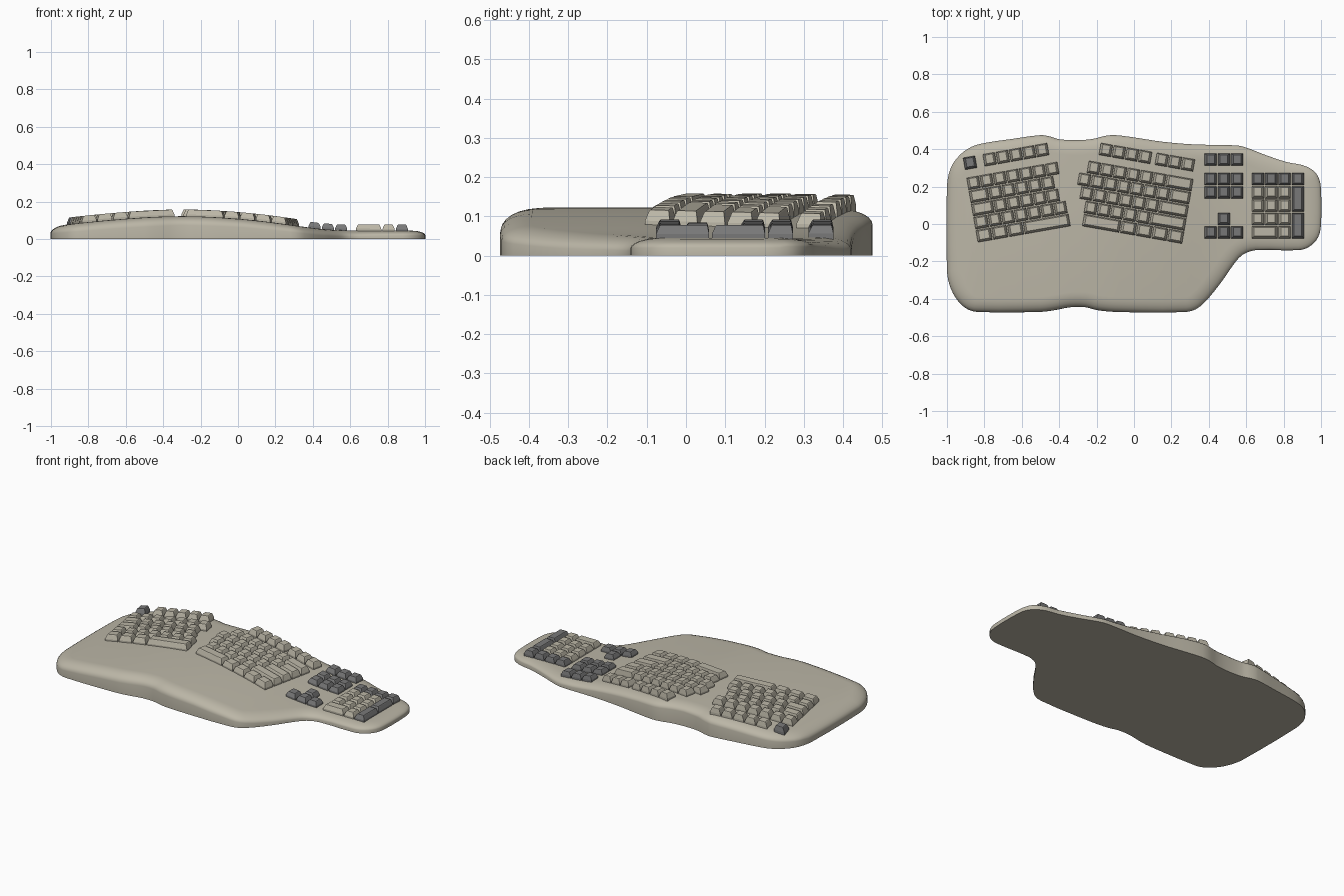
import bpy, bmesh, math
from mathutils import Vector

if "Cube" in bpy.data.objects:
    bpy.data.objects.remove(bpy.data.objects["Cube"])


def material(name, rgb):
    m = bpy.data.materials.new(name)
    m.diffuse_color = (*rgb, 1)
    m.use_nodes = True
    m.node_tree.nodes["Principled BSDF"].inputs["Base Color"].default_value = m.diffuse_color
    return m


BEIGE = material("beige_plastic", (0.50, 0.47, 0.385))
LIGHT = material("light_key", (0.50, 0.47, 0.385))
DARK = material("dark_grey_key", (0.19, 0.19, 0.19))


def lerp(table, x):
    if x <= table[0][0]:
        return table[0][1]
    for (x0, a), (x1, b) in zip(table, table[1:]):
        if x <= x1:
            t = (x - x0) / (x1 - x0)
            return a + (b - a) * t
    return table[-1][1]


TOP = [(-1, .066), (-.9, .08), (-.75, .096), (-.6, .109), (-.45, .119), (-.3, .123),
       (-.15, .119), (0, .109), (.15, .094), (.3, .073), (.4, .058), (.5, .049), (.6, .045)]
WALL = [(-1, .03), (-.6, .06), (-.3, .075), (0, .065), (.3, .036), (.45, .019),
        (.6, .012), (.75, .018), (1, .02)]


def top_z(x):
    # averaged so the crown reads as a smooth curve
    return sum(lerp(TOP, x + d) for d in (-.06, -.03, 0, .03, .06)) / 5


def finish(name, bm, mats):
    bmesh.ops.recalc_face_normals(bm, faces=bm.faces)
    me = bpy.data.meshes.new(name)
    bm.to_mesh(me)
    bm.free()
    ob = bpy.data.objects.new(name, me)
    bpy.context.collection.objects.link(ob)
    for m in mats:
        me.materials.append(m)
    return ob


# ---- case: outline swept through a rounded edge profile ----
OUTLINE = [(-1, .2), (-.98, .3), (-.93, .37), (-.87, .412), (-.8, .433), (-.65, .455),
           (-.5, .475), (-.45, .468), (-.4, .453), (-.3, .448), (-.22, .455), (-.15, .472),
           (-.1, .475), (0, .463), (.15, .44), (.33, .425), (.55, .42), (.61, .405),
           (.7, .37), (.82, .33), (.9, .315), (.96, .285), (.99, .24), (1, .18),
           (1, 0), (.985, -.07), (.94, -.12), (.88, -.14), (.65, -.14), (.58, -.165),
           (.53, -.22), (.46, -.32), (.355, -.44), (.28, -.47), (-.1, -.47), (-.2, -.46),
           (-.26, -.445), (-.34, -.445), (-.42, -.46), (-.5, -.47), (-.84, -.47),
           (-.9, -.45), (-.95, -.4), (-.985, -.33), (-1, -.25)]


def smooth_loop(pts, sub=3):
    P = [Vector(p) for p in pts]
    n, out = len(P), []
    for i in range(n):
        a, b, c, d = P[i - 1], P[i], P[(i + 1) % n], P[(i + 2) % n]
        span = (c - b).length
        tb = (c - a) / (c - a).length * span
        tc = (d - b) / (d - b).length * span
        for k in range(sub):
            t = k / sub
            out.append(b * (2*t**3 - 3*t*t + 1) + tb * (t**3 - 2*t*t + t)
                       + c * (3*t*t - 2*t**3) + tc * (t**3 - t*t))
    return out


loop = smooth_loop(OUTLINE)
n = len(loop)
bm = bmesh.new()
rings = [[bm.verts.new((p.x, p.y, 0)) for p in loop]]
STEPS = 6
for s in range(STEPS + 1):
    a = math.pi / 2 * s / STEPS
    ring = []
    for i, p in enumerate(loop):
        t = (loop[(i + 1) % n] - loop[i - 1]).normalized()
        q = p + Vector((t.y, -t.x)) * 0.08 * (1 - math.cos(a))
        w = lerp(WALL, p.x) * (1.15 if p.y > .25 else 1)
        ring.append(bm.verts.new((q.x, q.y, w + (top_z(q.x) - w) * math.sin(a))))
    rings.append(ring)
for r0, r1 in zip(rings, rings[1:]):
    for i in range(n):
        j = (i + 1) % n
        bm.faces.new((r0[i], r0[j], r1[j], r1[i]))
bm.faces.new(rings[0])
cap = [bm.faces.new(rings[-1])]
# slice the cap across and bend it to the crown
for k in range(-23, 24):
    geom = cap + list({e for f in cap for e in f.edges}) + list({v for f in cap for v in f.verts})
    res = bmesh.ops.bisect_plane(bm, geom=geom, dist=1e-5, plane_co=(k * .04, 0, 0),
                                 plane_no=(1, 0, 0))
    cap = [g for g in res["geom"] if isinstance(g, bmesh.types.BMFace)]
for v in {v for f in cap for v in f.verts}:
    v.co.z = top_z(v.co.x)
case = finish("case", bm, [BEIGE])
bpy.context.view_layer.objects.active = case
case.select_set(True)
bpy.ops.object.shade_smooth_by_angle(angle=math.radians(35))
case.select_set(False)

# ---- keys: tapered blocks that follow the crown ----
U = 0.0712
GAP = 0.007


def key(bm, origin, angle, u, v, w=1, h=1, mat=0, height=.036):
    """Key whose cell starts at (u, v) in key units; v runs towards the front."""
    c, s = math.cos(angle), math.sin(angle)
    levels = [(0, 0, -.006), (0, 0, .010), (.009, .004, height - .003), (.012, .006, height)]
    rows = []
    for side, back, dz in levels:
        x0, x1 = u * U + GAP / 2 + side, (u + w) * U - GAP / 2 - side
        y0, y1 = -(v + h) * U + GAP / 2 + side, -v * U - GAP / 2 - back
        row = []
        for lx, ly in ((x0, y0), (x1, y0), (x1, y1), (x0, y1)):
            x, y = origin[0] + lx * c - ly * s, origin[1] + lx * s + ly * c
            row.append(bm.verts.new((x, y, top_z(x) + dz)))
        rows.append(row)
    faces = [bm.faces.new(rows[0][::-1]), bm.faces.new(rows[-1])]
    for a, b in zip(rows, rows[1:]):
        faces += [bm.faces.new((a[i], a[(i + 1) % 4], b[(i + 1) % 4], b[i])) for i in range(4)]
    for f in faces:
        f.material_index = mat


def key_row(bm, origin, angle, u, v, widths):
    for w in widths:
        key(bm, origin, angle, u, v, w)
        u += w


# left hand block, rows aligned on the left
TILT = math.radians(10)
bm = bmesh.new()
org = (-.899, .249)
for v, widths in enumerate([[1] * 7, [1.5] + [1] * 5, [1.7] + [1] * 5, [1.1] + [1] * 6,
                            [1.2, 1.2, 1.2, 3.55]]):
    key_row(bm, org, TILT, 0, v, widths)
key(bm, org, TILT, 0, -1.53, mat=1)
key_row(bm, org, TILT, 1.5, -1.53, [1] * 5)
finish("left_keys", bm, [LIGHT, DARK])

# right hand block, rows aligned on the right
bm = bmesh.new()
org = (.321, .242)
for v, widths in enumerate([[1] * 6 + [2.05], [1] * 7 + [1.6], [1] * 6 + [2.25],
                            [1] * 5 + [2.75], [2.9, 1.2, 1.2, 1.2, 1.2]]):
    key_row(bm, org, -TILT, -sum(widths), v, widths)
key_row(bm, org, -TILT, -7.4, -1.48, [1] * 4)
key_row(bm, org, -TILT, -3.13, -1.48, [1] * 3)
finish("right_keys", bm, [LIGHT, DARK])

# navigation and arrow keys
bm = bmesh.new()
org = (.374, .276)
for u in range(3):
    for v in (-1.45, 0, 1, 4):
        key(bm, org, 0, u, v, mat=1, height=.031)
key(bm, org, 0, 1, 3, mat=1, height=.031)
finish("navigation_keys", bm, [LIGHT, DARK])

# number pad
bm = bmesh.new()
org = (.627, .276)
for u in range(4):
    key(bm, org, 0, u, 0, mat=1, height=.033)
for u in range(3):
    for v in (1, 2, 3):
        key(bm, org, 0, u, v, height=.033)
key(bm, org, 0, 0, 4, w=2, height=.033)
key(bm, org, 0, 2, 4, height=.033)
for v in (1, 3):
    key(bm, org, 0, 3, v, h=2, mat=1, height=.033)
finish("number_pad_keys", bm, [LIGHT, DARK])
